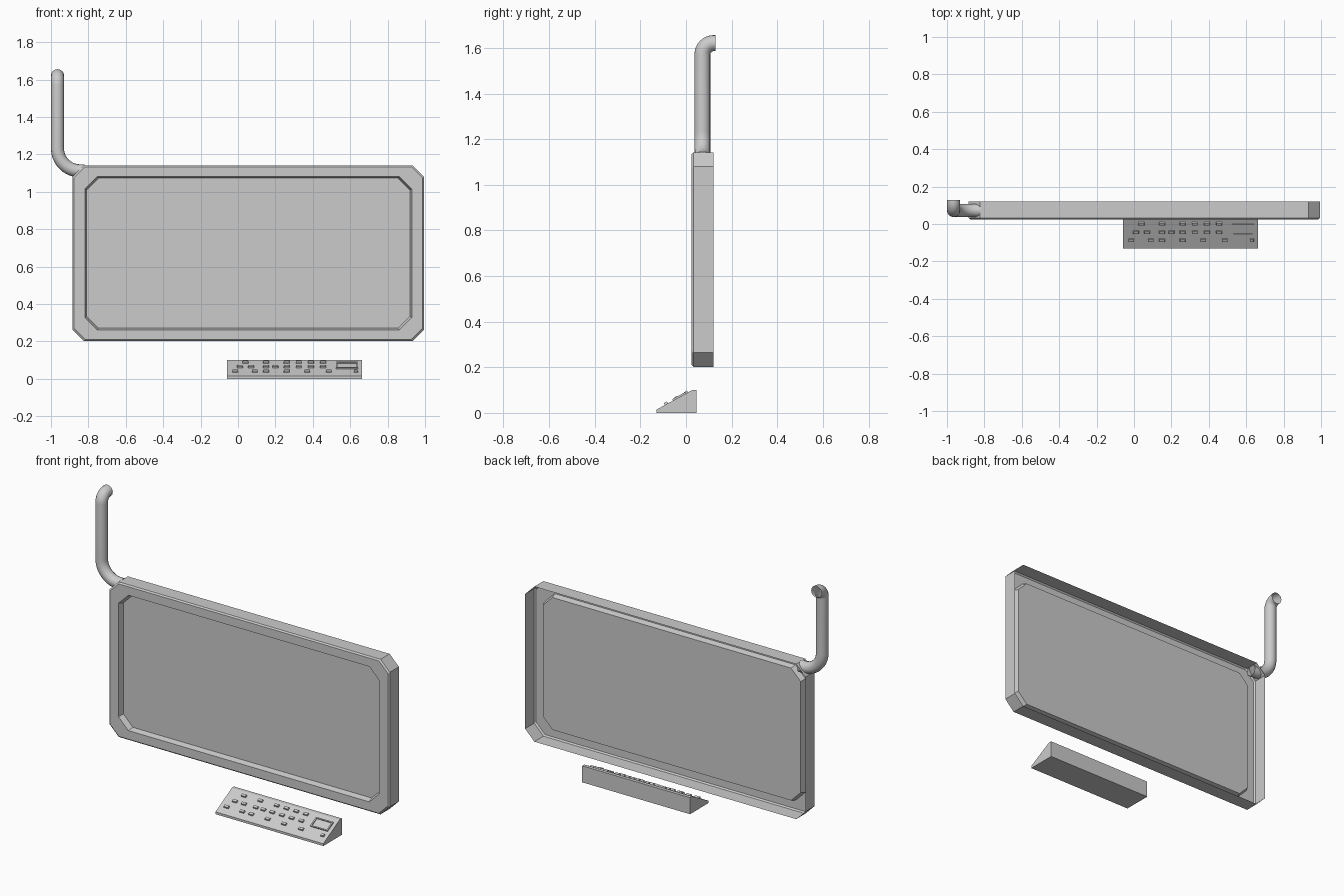
import bpy, bmesh
from math import sin, cos, pi, atan2
from mathutils import Vector, Matrix

if "Cube" in bpy.data.objects:
    bpy.data.objects.remove(bpy.data.objects["Cube"])


def finish(name, bm):
    bmesh.ops.recalc_face_normals(bm, faces=bm.faces)
    me = bpy.data.meshes.new(name)
    bm.to_mesh(me)
    bm.free()
    ob = bpy.data.objects.new(name, me)
    bpy.context.collection.objects.link(ob)
    return ob


CX, CZ = 0.055, 0.672


def octagon(bm, hx, hz, c, y):
    """Ring of a rectangle with cut corners, standing in the xz plane."""
    pts = [(hx, hz - c), (hx - c, hz), (c - hx, hz), (-hx, hz - c),
           (-hx, c - hz), (c - hx, -hz), (hx - c, -hz), (hx, c - hz)]
    return [bm.verts.new((CX + x, y, CZ + z)) for x, z in pts]


def bridge(bm, a, b):
    n = len(a)
    for i in range(n):
        j = (i + 1) % n
        bm.faces.new((a[i], a[j], b[j], b[i]))


# Board frame: open-backed shell with bevelled rim and recessed panel
bm = bmesh.new()
rings = [octagon(bm, *r) for r in (
    (0.94, 0.47, 0.062, 0.120),
    (0.94, 0.47, 0.062, 0.033),
    (0.932, 0.462, 0.060, 0.025),
    (0.874, 0.410, 0.066, 0.025),
    (0.864, 0.401, 0.064, 0.058))]
for a, b in zip(rings, rings[1:]):
    bridge(bm, a, b)
finish("board_frame", bm)

bm = bmesh.new()
bm.faces.new(octagon(bm, 0.864, 0.401, 0.064, 0.058))
panel = finish("board_panel", bm)

# Bent support pipe: from the corner, up, then hooked to the back
pts = [(-0.82, 0.072, 1.112)]
for i in range(11):
    a = pi / 2 * i / 10
    pts.append((-0.845 - 0.12 * sin(a), 0.072, 1.232 - 0.12 * cos(a)))
for i in range(9):
    a = pi / 2 * i / 8
    pts.append((-0.965, 0.122 - 0.05 * cos(a), 1.571 + 0.05 * sin(a)))
pts.append((-0.965, 0.129, 1.621))
cu = bpy.data.curves.new("support_pipe", 'CURVE')
cu.dimensions = '3D'
sp = cu.splines.new('POLY')
sp.points.add(len(pts) - 1)
for p, co in zip(sp.points, pts):
    p.co = (*co, 1)
cu.bevel_depth = 0.035
cu.bevel_resolution = 6
pipe = bpy.data.objects.new("support_pipe", cu)
bpy.context.collection.objects.link(pipe)
bpy.context.view_layer.objects.active = pipe
pipe.select_set(True)
bpy.ops.object.convert(target='MESH')
bpy.ops.object.shade_smooth_by_angle()

# Console: sloped wedge
X0, X1 = -0.06, 0.663
profile = [(-0.13, 0), (0.047, 0), (0.047, 0.10), (0.027, 0.10), (-0.13, 0.014)]
bm = bmesh.new()
ends = [[bm.verts.new((x, y, z)) for y, z in profile] for x in (X0, X1)]
bridge(bm, *ends)
for e in ends:
    bm.faces.new(e)
finish("console", bm)

# Local space of the slope: x across, y up the slope, z outward
ANGLE = atan2(0.086, 0.157)


def on_slope(x, y):
    z = 0.014 + (y + 0.13) * 0.086 / 0.157
    return Matrix.Translation((x, y, z)) @ Matrix.Rotation(ANGLE, 4, 'X')


def rect(bm, m, hx, hy, z):
    return [bm.verts.new(m @ Vector((sx * hx, sy * hy, z)))
            for sx, sy in ((-1, -1), (1, -1), (1, 1), (-1, 1))]


# Console buttons: small tapered blocks in three rows
rows = [(0.002, (0.04, 0.15, 0.26, 0.325, 0.39, 0.455)),
        (-0.042, (0.01, 0.07, 0.15, 0.20, 0.26, 0.325, 0.39, 0.455)),
        (-0.086, (-0.015, 0.09, 0.15, 0.26, 0.37, 0.485, 0.63))]
bm = bmesh.new()
for y, xs in rows:
    for x in xs:
        m = on_slope(x, y)
        hx = 0.011 if x == 0.63 else 0.016
        low = rect(bm, m, hx, 0.009, -0.003)
        top = rect(bm, m, hx - 0.002, 0.007, 0.009)
        bridge(bm, low, top)
        bm.faces.new(top)
        bm.faces.new(low)
finish("console_buttons", bm)

# Console display: raised rim around a sunken screen
bm = bmesh.new()
m = on_slope(0.583, -0.028)
rings = [rect(bm, m, *r) for r in ((0.058, 0.033, -0.003), (0.058, 0.033, 0.007),
                                   (0.050, 0.026, 0.007), (0.050, 0.026, 0.001))]
for a, b in zip(rings, rings[1:]):
    bridge(bm, a, b)
bm.faces.new(rings[-1])
finish("console_display", bm)
